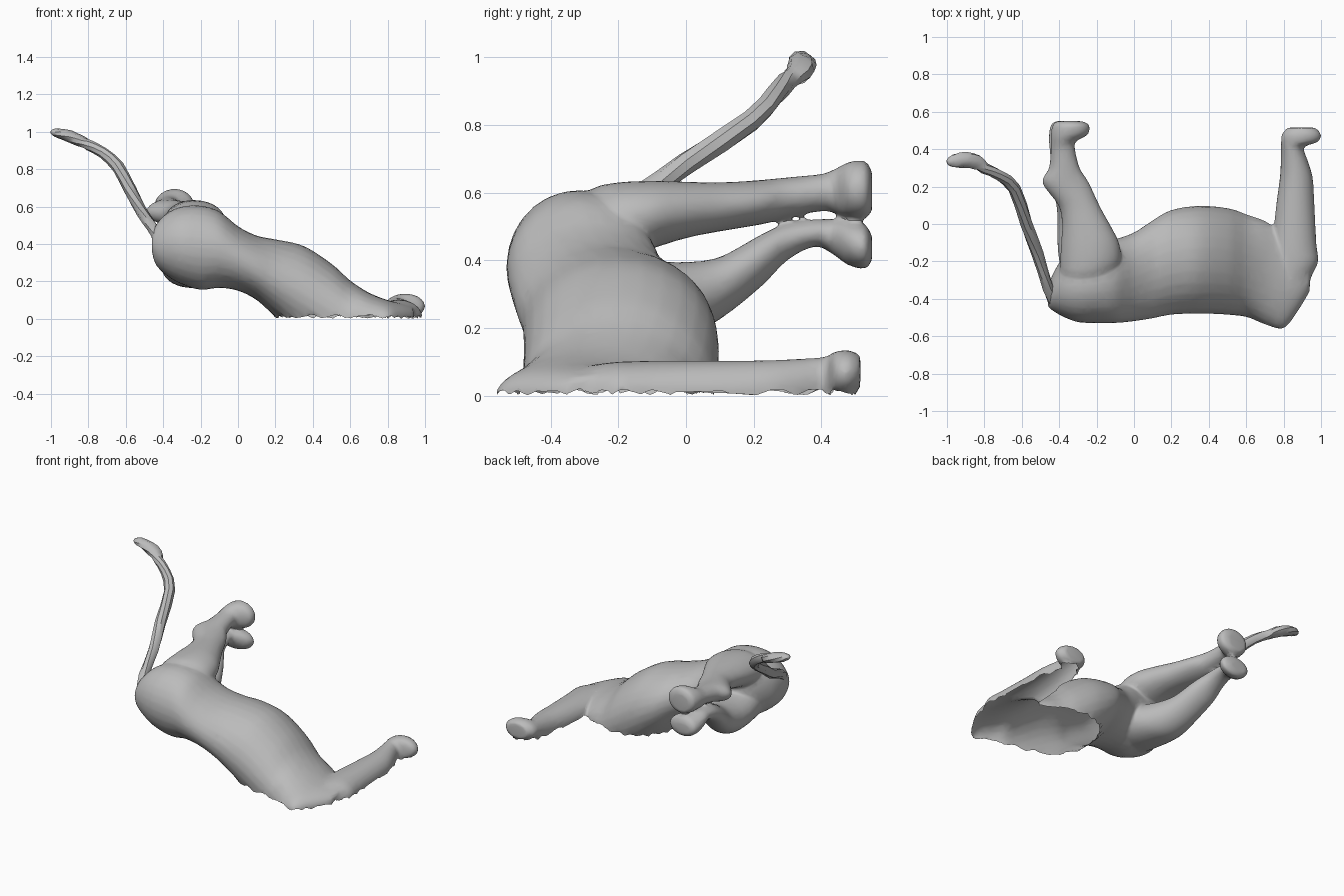
import bpy
import bmesh
import math
import random
from mathutils import Vector

random.seed(4)
default_cube = bpy.data.objects.get("Cube")
if default_cube:
    bpy.data.objects.remove(default_cube, do_unlink=True)

# One clay colour for everything
clay = bpy.data.materials.new("grey clay")
clay.use_nodes = True
grey = (0.5, 0.5, 0.5, 1)
clay.diffuse_color = grey
clay.node_tree.nodes["Principled BSDF"].inputs["Base Color"].default_value = grey


def spline(rows, steps):
    """Smoothly interpolated copies of the given rows."""
    result = []
    last = len(rows) - 1
    for i in range(last):
        group = [rows[max(i - 1, 0)], rows[i], rows[i + 1], rows[min(i + 2, last)]]
        for s in range(steps):
            t = s / steps
            result.append([
                b + t * ((c - a) + t * ((2 * a - 5 * b + 4 * c - d) + t * (3 * b - a - 3 * c + d))) / 2
                for a, b, c, d in zip(*group)])
    result.append(list(rows[last]))
    return result


def skin(bm, rings):
    """Close a row of rings into a solid tube."""
    faces = [bm.faces.new(rings[0]), bm.faces.new(rings[-1])]
    sides = len(rings[0])
    for lower, upper in zip(rings, rings[1:]):
        for k in range(sides):
            n = (k + 1) % sides
            faces.append(bm.faces.new((lower[k], lower[n], upper[n], upper[k])))
    bmesh.ops.recalc_face_normals(bm, faces=faces)


def loft(bm, rows, along_x=False, sides=28):
    """Rows hold position, low and high width limits, low and high z limits."""
    rings = []
    for pos, w_low, w_high, z_low, z_high in spline(rows, 5):
        ring = []
        for k in range(sides):
            angle = math.tau * k / sides
            w = (w_low + w_high) / 2 + math.cos(angle) * (w_high - w_low) / 2
            z = (z_low + z_high) / 2 + math.sin(angle) * (z_high - z_low) / 2
            ring.append(bm.verts.new((pos, w, z) if along_x else (w, pos, z)))
        rings.append(ring)
    skin(bm, rings)


def add_object(name, mesh):
    obj = bpy.data.objects.new(name, mesh)
    bpy.context.collection.objects.link(obj)
    return obj


def finish(obj, degrees):
    """Give the part its colour and shading."""
    obj.data.materials.clear()
    obj.data.materials.append(clay)
    bpy.ops.object.select_all(action="DESELECT")
    obj.select_set(True)
    bpy.context.view_layer.objects.active = obj
    bpy.ops.object.shade_smooth_by_angle(angle=math.radians(degrees))


# Trunk from rump to shoulder
trunk = [
    (-.46, -.44, -.36, .36, .44), (-.44, -.46, -.28, .29, .5),
    (-.38, -.495, -.18, .23, .565), (-.3, -.525, -.12, .185, .6),
    (-.2, -.53, -.1, .155, .605), (-.1, -.53, -.08, .165, .575),
    (0, -.52, -.045, .15, .495), (.1, -.505, .02, .1, .445),
    (.2, -.485, .075, .01, .425), (.35, -.48, .098, -.12, .39),
    (.5, -.485, .085, -.22, .295), (.6, -.5, .055, -.24, .205),
    (.7, -.54, .02, -.16, .14), (.8, -.56, -.05, -.1, .1),
    (.88, -.46, -.1, -.06, .08), (.94, -.36, -.15, -.04, .06),
]
# Legs with a rounded paw at the far end
upper_hind_leg = [
    (-.34, -.36, -.16, .42, .57), (-.27, -.39, -.11, .41, .615),
    (-.2, -.395, -.07, .41, .63), (-.1, -.39, -.08, .435, .635),
    (0, -.385, -.13, .465, .632), (.1, -.405, -.185, .485, .63),
    (.22, -.49, -.24, .505, .637), (.3, -.455, -.29, .525, .645),
    (.4, -.445, -.315, .545, .655), (.44, -.445, -.31, .538, .67),
    (.48, -.445, -.245, .527, .69), (.53, -.435, -.24, .525, .693),
    (.55, -.41, -.28, .545, .66),
]
lower_hind_leg = [
    (-.3, -.38, -.08, .175, .42), (-.2, -.4, -.05, .165, .42),
    (-.1, -.41, -.08, .165, .4), (0, -.41, -.14, .175, .395),
    (.1, -.415, -.2, .225, .41), (.22, -.445, -.26, .32, .475),
    (.3, -.45, -.31, .4, .51), (.38, -.45, -.33, .44, .52),
    (.43, -.455, -.33, .42, .522), (.48, -.455, -.265, .385, .515),
    (.53, -.445, -.25, .375, .505), (.55, -.42, -.3, .4, .47),
]
front_leg = [
    (-.37, .75, .925, -.06, .07), (-.28, .74, .95, -.07, .09),
    (-.2, .735, .985, -.08, .1), (-.1, .74, .975, -.08, .103),
    (.1, .76, .965, -.08, .103), (.25, .78, .955, -.07, .105),
    (.35, .785, .925, -.05, .11), (.41, .785, .91, -.03, .115),
    (.44, .785, .985, 0, .13), (.48, .79, 1, 0, .135),
    (.515, .82, .97, .02, .12),
]

bm = bmesh.new()
loft(bm, trunk, along_x=True)
for leg in (upper_hind_leg, lower_hind_leg, front_leg):
    loft(bm, leg)
raw_mesh = bpy.data.meshes.new("raw_body")
bm.to_mesh(raw_mesh)
bm.free()

# Fuse trunk and legs into one sculpted skin
raw = add_object("raw_body", raw_mesh)
remesh = raw.modifiers.new("fuse", "REMESH")
remesh.mode = "VOXEL"
remesh.voxel_size = 0.009
blend = raw.modifiers.new("blend", "SMOOTH")
blend.factor = 0.5
blend.iterations = 10
reduce = raw.modifiers.new("reduce", "DECIMATE")
reduce.ratio = 0.1
graph = bpy.context.evaluated_depsgraph_get()
body_mesh = bpy.data.meshes.new_from_object(raw.evaluated_get(graph))
bpy.data.objects.remove(raw, do_unlink=True)

# Open ragged edge where the skin meets the floor
bm = bmesh.new()
bm.from_mesh(body_mesh)
bmesh.ops.bisect_plane(bm, geom=bm.verts[:] + bm.edges[:] + bm.faces[:],
                       plane_co=(0, 0, 0.012), plane_no=(0, 0, 1), clear_inner=True)
for v in bm.verts:
    if v.is_boundary:
        v.co.z += 0.008 * math.sin(v.co.x * 60 + v.co.y * 75) + random.uniform(-.004, .004)
bm.to_mesh(body_mesh)
bm.free()
body = add_object("body", body_mesh)
finish(body, 45)

# Slender tail ending in a tuft: x, y, z, radius
tail_path = [
    (-.42, -.43, .42, .032), (-.46, -.34, .49, .031), (-.515, -.16, .575, .032),
    (-.575, 0, .685, .034), (-.64, .19, .81, .034), (-.72, .26, .885, .03),
    (-.8, .3, .93, .031), (-.84, .33, .95, .041), (-.9, .343, .975, .044),
    (-.96, .337, .992, .036), (-.99, .332, .998, .022), (-1, .33, 1, .01),
]
bm = bmesh.new()
path = spline(tail_path, 2)
rings = []
for i, row in enumerate(path):
    ahead = Vector(path[min(i + 1, len(path) - 1)][:3])
    behind = Vector(path[max(i - 1, 0)][:3])
    tangent = (ahead - behind).normalized()
    side = tangent.cross(Vector((0, 0, 1))).normalized()
    lift = side.cross(tangent)
    flat = 0.75 if row[0] < -.82 else 1.0
    ring = []
    for k in range(8):
        angle = math.tau * k / 8 + i * 0.2
        offset = side * math.cos(angle) + lift * math.sin(angle) * flat
        radius = row[3] * random.uniform(0.93, 1.05)
        ring.append(bm.verts.new(Vector(row[:3]) + offset * radius))
    rings.append(ring)
skin(bm, rings)
tail_mesh = bpy.data.meshes.new("tail")
bm.to_mesh(tail_mesh)
bm.free()
tail = add_object("tail", tail_mesh)
finish(tail, 40)
